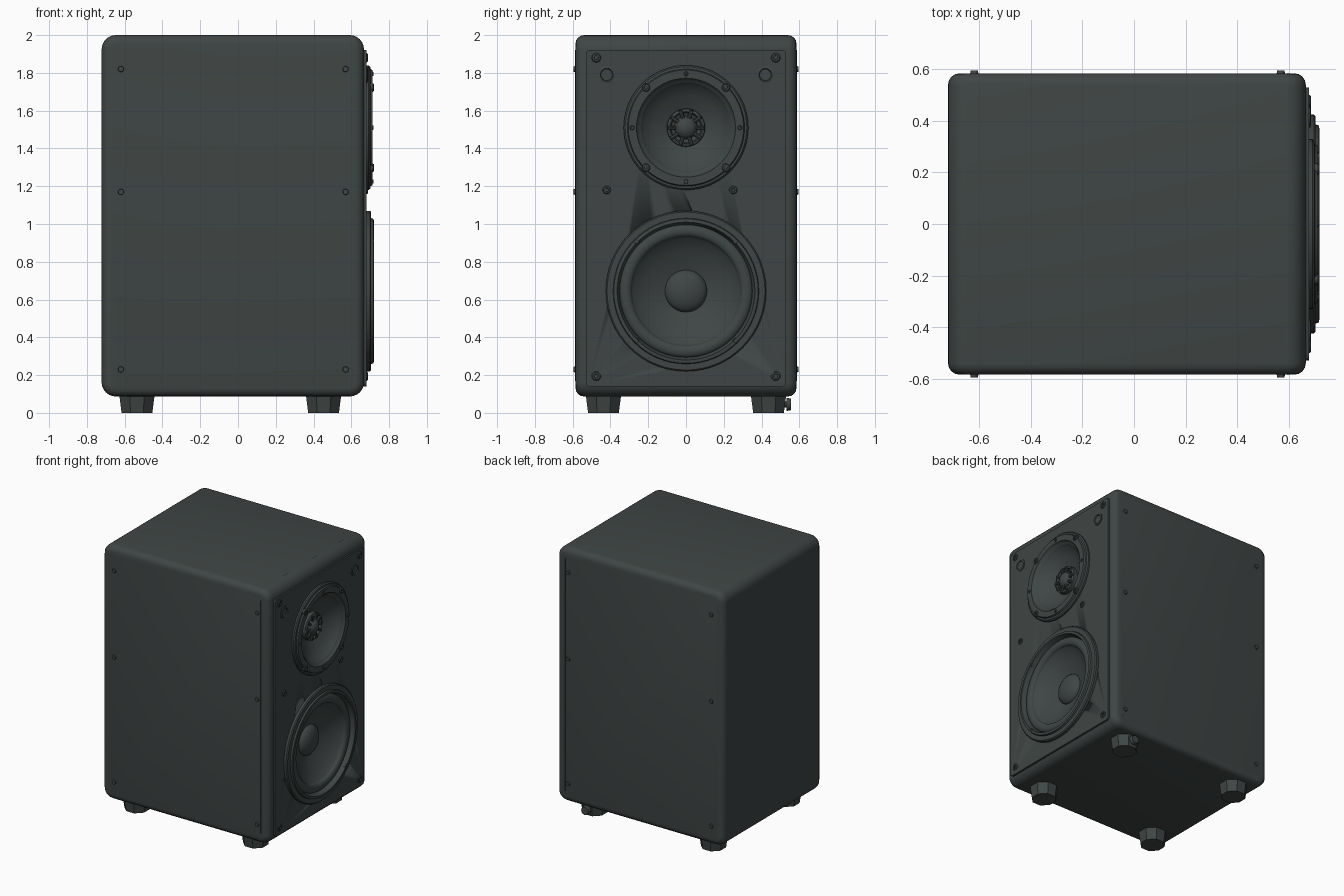
import bpy, bmesh, math
from mathutils import Matrix, Vector

if "Cube" in bpy.data.objects:
    bpy.data.objects.remove(bpy.data.objects["Cube"], do_unlink=True)


def material(name, colour):
    m = bpy.data.materials.new(name)
    m.use_nodes = True
    m.diffuse_color = colour
    m.node_tree.nodes["Principled BSDF"].inputs["Base Color"].default_value = colour
    return m


charcoal = material("charcoal", (0.05, 0.06, 0.059, 1))


def finish(name, bm, smooth=True):
    bmesh.ops.recalc_face_normals(bm, faces=bm.faces)
    mesh = bpy.data.meshes.new(name)
    bm.to_mesh(mesh)
    bm.free()
    ob = bpy.data.objects.new(name, mesh)
    bpy.context.collection.objects.link(ob)
    mesh.materials.append(charcoal)
    bpy.ops.object.select_all(action="DESELECT")
    ob.select_set(True)
    bpy.context.view_layer.objects.active = ob
    if smooth:
        bpy.ops.object.shade_smooth_by_angle(angle=math.radians(35))
    return ob


def box(lo, hi):
    bm = bmesh.new()
    bmesh.ops.create_cube(bm, size=1)
    lo, hi = Vector(lo), Vector(hi)
    for v in bm.verts:
        v.co = (lo + hi) / 2 + Vector(a * b for a, b in zip(v.co, hi - lo))
    return bm


def bevel_along(bm, axis, width, segments):
    edges = [e for e in bm.edges
             if abs((e.verts[0].co - e.verts[1].co).normalized()[axis]) > 0.99]
    bmesh.ops.bevel(bm, geom=edges, offset=width, segments=segments,
                    profile=0.5, affect="EDGES")


def lathe(name, profile, y, z, steps=64):
    """Spin (radius, x) points around a line parallel to x."""
    bm = bmesh.new()
    pts = [bm.verts.new((x, y + r, z)) for r, x in profile]
    edges = [bm.edges.new(pair) for pair in zip(pts, pts[1:])]
    bmesh.ops.spin(bm, geom=pts + edges, cent=(0, y, z), axis=(1, 0, 0),
                   angle=math.tau, steps=steps, use_duplicate=False)
    bmesh.ops.remove_doubles(bm, verts=bm.verts, dist=0.0005)
    return finish(name, bm)


def cylinder(name, centre, axis, r1, r2, depth, sides=16, turn=0.0):
    bm = bmesh.new()
    spin = Vector(axis).to_track_quat("Z", "Y").to_matrix().to_4x4()
    bmesh.ops.create_cone(bm, cap_ends=True, segments=sides, radius1=r1, radius2=r2,
                          depth=depth, matrix=Matrix.Translation(centre) @ spin
                          @ Matrix.Rotation(turn, 4, "Z"))
    return finish(name, bm)


def cut(ob, centre, radius, depth):
    cutter = cylinder("cutter", centre, (1, 0, 0), radius, radius, depth, 64)
    cutter.hide_render = True
    mod = ob.modifiers.new("opening", "BOOLEAN")
    mod.operation, mod.object, mod.solver = "DIFFERENCE", cutter, "EXACT"
    bpy.context.view_layer.objects.active = ob
    bpy.ops.object.modifier_apply(modifier=mod.name)
    bpy.data.objects.remove(cutter, do_unlink=True)


TWEETER, WOOFER = 1.51, 0.645

# Cabinet: large rounds in side profile, then a softer rim on both side faces
bm = box((-0.722, -0.585, 0.087), (0.667, 0.585, 2))
bevel_along(bm, 1, 0.075, 6)
rim = [e for e in bm.edges if abs(e.verts[0].co.y - e.verts[1].co.y) < 0.001
       and abs(e.verts[0].co.y) > 0.58]
bmesh.ops.bevel(bm, geom=rim, offset=0.045, segments=4, profile=0.5, affect="EDGES")
cabinet = finish("cabinet", bm)

# Thin baffle plate on the driver side
bm = box((0.655, -0.53, 0.14), (0.679, 0.53, 1.92))
bevel_along(bm, 0, 0.02, 3)
baffle = finish("baffle", bm)

for ob in (cabinet, baffle):
    cut(ob, (0.65, 0, TWEETER), 0.29, 0.2)
    cut(ob, (0.65, 0, WOOFER), 0.39, 0.24)

# Seam strips around the cabinet behind the baffle
for s in (-1, 1):
    finish("side_seam", box((0.595, s * 0.585 - 0.002, 0.17),
                            (0.6, s * 0.585 + 0.002, 1.92)))
finish("top_seam", box((0.588, -0.53, 1.99), (0.593, 0.53, 2.0)))

# Woofer: frame, rubber surround, cone and dust cap
lathe("woofer_frame", [(0.425, 0.66), (0.425, 0.698), (0.418, 0.705), (0.386, 0.705),
                       (0.382, 0.718), (0.365, 0.72), (0.358, 0.7), (0.35, 0.68)], 0, WOOFER)
roll = [(0.32 + 0.033 * math.cos(a), 0.675 + 0.024 * math.sin(a))
        for a in (math.pi * i / 8 for i in range(9))]
lathe("woofer_surround", roll, 0, WOOFER)
lathe("woofer_cone", [(0.29, 0.677), (0.275, 0.66), (0.22, 0.628), (0.16, 0.6),
                      (0.1, 0.58)], 0, WOOFER)
cap = [(0.112 * math.cos(a), 0.58 + 0.055 * math.sin(a))
       for a in (math.pi / 2 * i / 8 for i in range(9))]
lathe("woofer_dust_cap", cap, 0, WOOFER)

# Tweeter: flange, shallow horn, ringed dome with cage ribs
lathe("tweeter_flange", [(0.33, 0.66), (0.33, 0.692), (0.322, 0.7), (0.31, 0.702),
                         (0.305, 0.713), (0.262, 0.713), (0.255, 0.7), (0.24, 0.69)],
      0, TWEETER)
lathe("tweeter_horn", [(0.241, 0.69), (0.225, 0.668), (0.17, 0.63), (0.1, 0.6)], 0, TWEETER)
lathe("tweeter_ring", [(0.102, 0.595), (0.1, 0.63), (0.085, 0.637), (0.078, 0.62),
                       (0.06, 0.612)], 0, TWEETER, 32)
dome = [(0.062 * math.cos(a), 0.61 + 0.05 * math.sin(a))
        for a in (math.pi / 2 * i / 6 for i in range(7))]
lathe("tweeter_dome", dome, 0, TWEETER, 32)
for i in range(10):
    a = math.tau * i / 10
    d = Vector((0, math.cos(a), math.sin(a)))
    cylinder("tweeter_rib", Vector((0.632, 0, TWEETER)) + d * 0.075, d,
             0.01, 0.01, 0.045, 8)


def screw(name, y, z, x, r):
    lathe(name, [(r, x - 0.02), (r, x), (r * 0.8, x + 0.005), (r * 0.45, x + 0.005),
                 (r * 0.4, x - 0.003), (0, x - 0.003)], y, z, 16)


# Driver screws
for i in range(4):
    a = math.pi / 4 + i * math.pi / 2
    screw("tweeter_screw", 0.3 * math.cos(a), TWEETER + 0.3 * math.sin(a), 0.715, 0.022)
    screw("tweeter_pin", 0.285 * math.sin(a - math.pi / 4),
          TWEETER + 0.285 * math.cos(a - math.pi / 4), 0.713, 0.012)
    screw("woofer_screw", 0.37 * math.cos(a), WOOFER + 0.37 * math.sin(a), 0.715, 0.014)

# Baffle hardware
for s in (-1, 1):
    for z in (0.195, 1.88):
        screw("corner_screw", s * 0.475, z, 0.682, 0.025)
    lathe("port_ring", [(0.045, 0.67), (0.045, 0.684), (0.034, 0.687), (0.03, 0.68),
                        (0, 0.68)], s * 0.42, 1.79, 24)
for y in (-0.42, 0.25):
    screw("middle_screw", y, 1.18, 0.682, 0.022)

# Side bolts
for s in (-1, 1):
    for x in (-0.62, 0.57):
        for z in (0.23, 1.17, 1.82):
            cylinder("side_bolt", (x, s * 0.585, z), (0, s, 0), 0.018, 0.014, 0.02, 12)

# Tapered feet
for x in (-0.535, 0.453):
    for y in (-0.437, 0.437):
        cylinder("foot", (x, y, 0.05), (0, 0, 1), 0.088, 0.102, 0.1, 8, math.pi / 8)

# Small thumb knob beside one foot
cylinder("knob_stem", (0.453, 0.525, 0.045), (0, 1, 0), 0.016, 0.016, 0.06, 12)
cylinder("knob_head", (0.453, 0.545, 0.045), (0, 1, 0), 0.035, 0.03, 0.024, 12)
